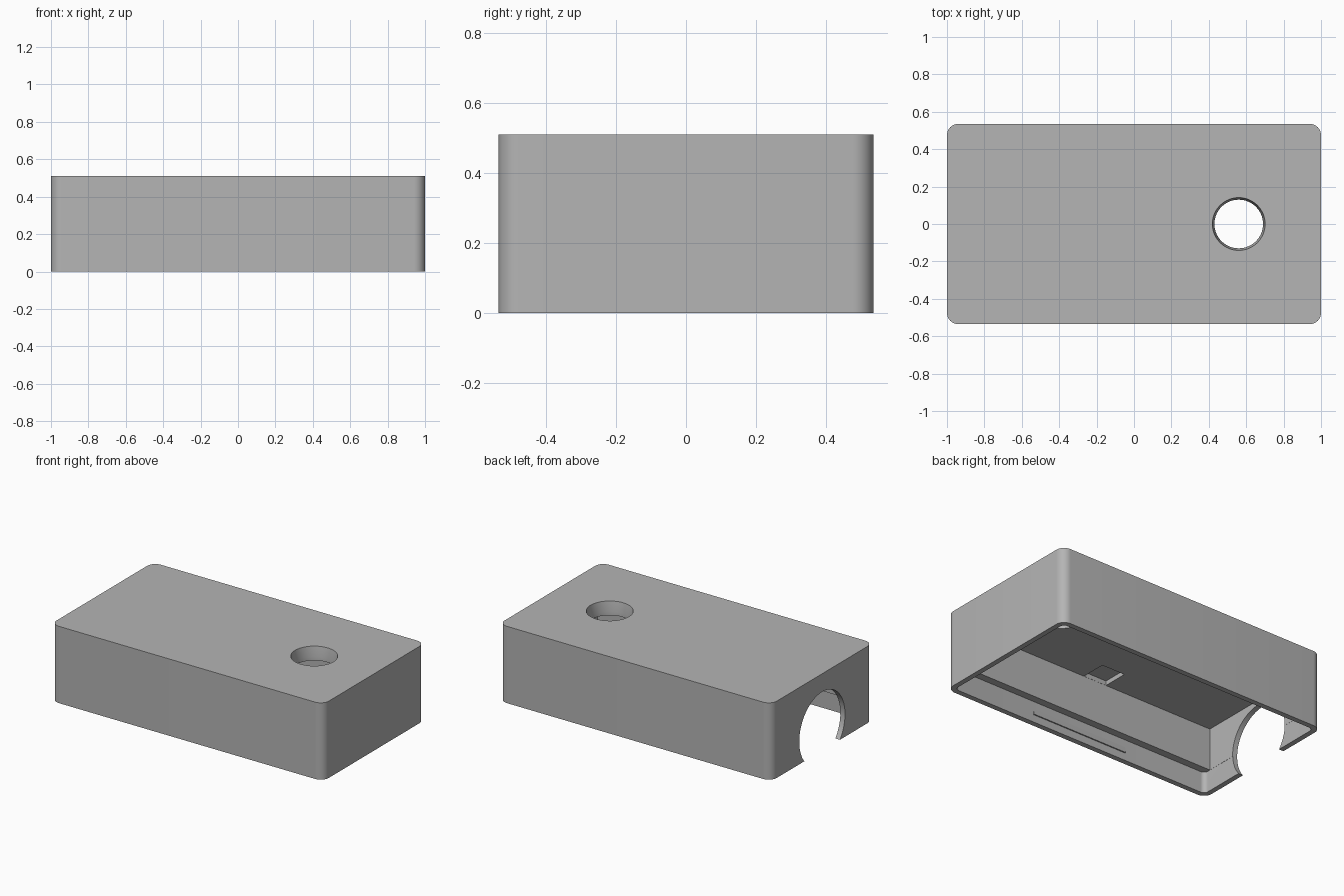
import bpy, bmesh, math
from mathutils import Matrix

if "Cube" in bpy.data.objects:
    bpy.data.objects.remove(bpy.data.objects["Cube"], do_unlink=True)

grey = bpy.data.materials.new("plain grey")
grey.use_nodes = True
colour = (0.46, 0.46, 0.46, 1)
grey.diffuse_color = colour
grey.node_tree.nodes["Principled BSDF"].inputs["Base Color"].default_value = colour


def add_object(name, bm):
    mesh = bpy.data.meshes.new(name)
    bmesh.ops.recalc_face_normals(bm, faces=bm.faces)
    bm.to_mesh(mesh)
    bm.free()
    mesh.materials.append(grey)
    obj = bpy.data.objects.new(name, mesh)
    bpy.context.collection.objects.link(obj)
    return obj


def box(name, x0, x1, y0, y1, z0, z1, radius=0):
    """Box with optionally rounded vertical edges."""
    bm = bmesh.new()
    bmesh.ops.create_cube(bm, size=1)
    for v in bm.verts:
        v.co.x = x0 if v.co.x < 0 else x1
        v.co.y = y0 if v.co.y < 0 else y1
        v.co.z = z0 if v.co.z < 0 else z1
    if radius:
        upright = [e for e in bm.edges
                   if abs(e.verts[0].co.z - e.verts[1].co.z) > 0.01]
        bmesh.ops.bevel(bm, geom=upright, offset=radius, segments=10,
                        profile=0.5, affect='EDGES')
    return add_object(name, bm)


def cylinder(name, r0, r1, depth, matrix):
    bm = bmesh.new()
    bmesh.ops.create_cone(bm, cap_ends=True, segments=64, radius1=r0,
                          radius2=r1, depth=depth, matrix=matrix)
    return add_object(name, bm)


def cut(target, cutter):
    """Subtract the cutter, then remove it."""
    mod = target.modifiers.new("cut", 'BOOLEAN')
    mod.operation = 'DIFFERENCE'
    mod.solver = 'EXACT'
    mod.object = cutter
    bpy.context.view_layer.objects.active = target
    bpy.ops.object.modifier_apply(modifier=mod.name)
    bpy.data.objects.remove(cutter, do_unlink=True)


L, W, H = 1.0, 0.535, 0.51
ceiling = 0.42
ledge = 0.14

# Outer shell, open underneath
shell = box("case_shell", -L, L, -W, W, 0, H, 0.06)

# Main cavity, then the wider lip recess below the side ledges
cut(shell, box("cavity", -0.965, 0.965, -0.45, 0.45, -0.1, ceiling))
cut(shell, box("lip_recess", -0.966, 0.966, -0.5, 0.5, -0.1, ledge, 0.03))

# Round opening in the end wall
cut(shell, cylinder("end_opening", 0.24, 0.24, 0.3,
                    Matrix.Translation((-L, 0, 0.15)) @ Matrix.Rotation(math.pi / 2, 4, 'Y')))

# Tapered hole in the top: straight bore plus flared rim
cut(shell, cylinder("top_bore", 0.13, 0.13, 0.4, Matrix.Translation((0.56, 0, H))))
cut(shell, cylinder("top_flare", 0.13, 0.142, 0.07, Matrix.Translation((0.56, 0, H - 0.03))))

# Shallow pocket in the ceiling beside one wall
cut(shell, box("ceiling_pocket", -0.16, 0.01, -0.449, -0.28, ceiling - 0.1, ceiling + 0.03))

# Slim snap ridges on the lip, tapering upward
for side, label in ((-1, "front"), (1, "back")):
    inner, outer = side * 0.492, side * 0.505
    ridge = box(label + "_snap_ridge", -0.35, 0.36,
                min(inner, outer), max(inner, outer), 0.05, 0.09)
    for v in ridge.data.vertices:
        if v.co.z > 0.07 and abs(v.co.y) < 0.5:
            v.co.y = side * 0.5

# Smooth the rounded corners and bores, keep edges crisp
bpy.ops.object.select_all(action='DESELECT')
shell.select_set(True)
bpy.context.view_layer.objects.active = shell
bpy.ops.object.shade_smooth_by_angle(angle=math.radians(30))
